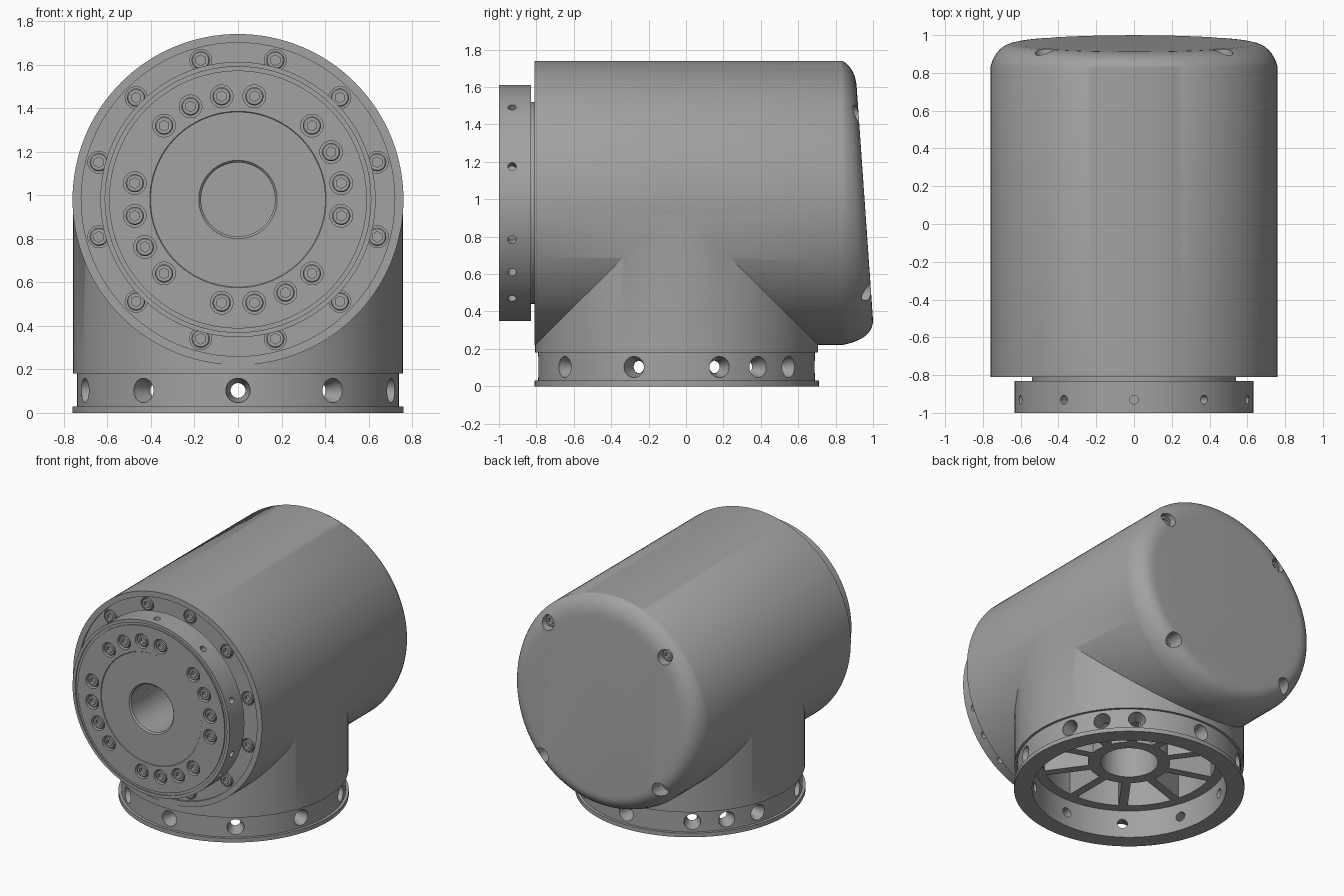
import bpy, bmesh, math
from mathutils import Matrix, Vector

if "Cube" in bpy.data.objects:
    bpy.data.objects.remove(bpy.data.objects["Cube"])

grey = bpy.data.materials.new("machined grey")
grey.use_nodes = True
COLOUR = (0.36, 0.36, 0.36, 1)
grey.diffuse_color = COLOUR
grey.node_tree.nodes["Principled BSDF"].inputs["Base Color"].default_value = COLOUR

AXIS_Z = 0.98     # height of the horizontal axis
BASE_Y = -0.05    # centre of the vertical barrel
FRONT = -0.81     # front face of the housing


def add_object(name, bm):
    bmesh.ops.recalc_face_normals(bm, faces=bm.faces)
    mesh = bpy.data.meshes.new(name)
    bm.to_mesh(mesh)
    bm.free()
    mesh.materials.append(grey)
    ob = bpy.data.objects.new(name, mesh)
    bpy.context.collection.objects.link(ob)
    return ob


def lathe(bm, profile, origin, direction, n=96, closed=False, shape=None):
    """Revolve (radius, height) points around a direction; shape may bend each point."""
    rot = Vector(direction).to_track_quat('Z', 'Y').to_matrix().to_4x4()
    place = Matrix.Translation(origin) @ rot
    rings = []
    for i, (r, h) in enumerate(profile):
        if r == 0:
            rings.append([bm.verts.new(place @ Vector((0, 0, h)))] * n)
            continue
        ring = []
        for k in range(n):
            a = math.tau * k / n
            rad = shape(i, a, r) if shape else r
            ring.append(bm.verts.new(place @ Vector((rad * math.cos(a), rad * math.sin(a), h))))
        rings.append(ring)
    pairs = list(zip(rings, rings[1:]))
    if closed:
        pairs.append((rings[-1], rings[0]))
    for lo, hi in pairs:
        for k in range(n):
            j = (k + 1) % n
            quad = list(dict.fromkeys((lo[k], lo[j], hi[j], hi[k])))
            bm.faces.new(quad)


def rod(bm, r, start, direction, length, n=32, r_end=None):
    end = r if r_end is None else r_end
    lathe(bm, [(0, 0), (r, 0), (end, length), (0, length)], start, direction, n)


def boolean(target, cutter, operation='DIFFERENCE'):
    mod = target.modifiers.new("cut", 'BOOLEAN')
    mod.object, mod.operation, mod.solver = cutter, operation, 'EXACT'
    bpy.context.view_layer.objects.active = target
    bpy.ops.object.modifier_apply(modifier=mod.name)
    bpy.data.objects.remove(cutter)


def polar(radius, degrees, y):
    """Point around the horizontal axis, measured from the top."""
    a = math.radians(degrees)
    return Vector((radius * math.sin(a), y, AXIS_Z + radius * math.cos(a)))


# Horizontal barrel: rounded shoulder running into a slanted back cap
def back_plane(z):
    return 0.956 + 0.07 * (AXIS_Z - z)


bm = bmesh.new()
N = 128
rings = []
for step in range(-1, 10):
    t = max(step, 0) / 9
    ring = []
    for k in range(N):
        a = math.tau * k / N
        r = 0.76 * (1 - t) ** 2 + 2 * 0.725 * t * (1 - t) + 0.62 * t * t
        z = AXIS_Z + r * math.sin(a)
        y = FRONT if step < 0 else 0.835 * (1 - t) ** 2 + back_plane(z) * (1 - (1 - t) ** 2)
        ring.append(bm.verts.new((r * math.cos(a), y, z)))
    rings.append(ring)
for lo, hi in zip(rings, rings[1:]):
    for k in range(N):
        bm.faces.new((lo[k], lo[(k + 1) % N], hi[(k + 1) % N], hi[k]))
bm.faces.new(rings[0])
bm.faces.new(rings[-1])
housing = add_object("housing", bm)

# Vertical barrel with its stepped base collar
bm = bmesh.new()
lathe(bm, [(0, 0), (0.76, 0), (0.76, 0.03), (0.74, 0.03), (0.74, 0.18),
           (0.757, 0.18), (0.757, 0.97), (0, 0.97)], (0, BASE_Y, 0), (0, 0, 1), N)
boolean(housing, add_object("vertical_barrel", bm), 'UNION')

# Open underside and shallow front seat
bm = bmesh.new()
rod(bm, 0.64, (0, BASE_Y, -0.1), (0, 0, 1), 0.3, 96)
rod(bm, 0.72, (0, FRONT - 0.1, AXIS_Z), (0, 1, 0), 0.112, 96)
boolean(housing, add_object("seat_cutter", bm))

# Ten wedge pockets between the ribs, and the hub opening
bm = bmesh.new()
for i in range(10):
    mid = math.radians(36 * i)
    outline = []
    for r, side in ((0.27, 1), (0.57, -1)):
        half = math.radians(18) - math.asin(0.03 / r)
        for s in range(-4, 5):
            a = mid + side * half * s / 4
            outline.append((r * math.cos(a), BASE_Y + r * math.sin(a)))
    low = [bm.verts.new((x, y, 0.15)) for x, y in outline]
    high = [bm.verts.new((x, y, 0.5)) for x, y in outline]
    bm.faces.new(low)
    bm.faces.new(high)
    for k in range(len(low)):
        j = (k + 1) % len(low)
        bm.faces.new((low[k], low[j], high[j], high[k]))
rod(bm, 0.19, (0, BASE_Y, 0.15), (0, 0, 1), 0.75, 48)
boolean(housing, add_object("pocket_cutter", bm))

# Front bore, bolt counterbores and back screw holes
FRONT_BOLTS = [15 + 30 * i for i in range(12)]
BACK_BOLTS = [45, 135, 225, 315]
bm = bmesh.new()
rod(bm, 0.17, (0, -1.1, AXIS_Z), (0, 1, 0), 1.5, 64)
for deg in FRONT_BOLTS:
    rod(bm, 0.05, polar(0.662, deg, FRONT - 0.05), (0, 1, 0), 0.09)
for deg in BACK_BOLTS:
    rod(bm, 0.052, polar(0.665, deg, 0.85), (0, 1, 0), 0.3)
boolean(housing, add_object("bore_cutter", bm))

# Countersunk radial holes; the extra pair sits between regular ones
RADIAL = [36 * i for i in range(10)] + [126, 234]
bm = bmesh.new()
for deg in RADIAL:
    a = math.radians(deg)
    out = Vector((math.sin(a), -math.cos(a), 0))
    start = Vector((0, BASE_Y, 0.103)) + out * 0.6
    lathe(bm, [(0, 0), (0.034, 0), (0.034, 0.07), (0.056, 0.12), (0.056, 0.2), (0, 0.2)],
          start, out, 32)
boolean(housing, add_object("radial_cutter", bm))

# Output flange on a narrower neck, with grooves on its face
bm = bmesh.new()
lathe(bm, [(0.17, 0.25), (0.54, 0.25), (0.54, 0.17), (0.632, 0.17), (0.632, 0),
           (0.61, 0), (0.61, 0.008), (0.592, 0.008), (0.592, 0), (0.405, 0),
           (0.402, 0.004), (0.18, 0.004), (0.17, 0.014)],
      (0, -1, AXIS_Z), (0, 1, 0), 128, closed=True)
flange = add_object("output_flange", bm)

FLANGE_BOLTS = [9, 45, 63, 81, 99, 135, 153, 171, 189, 225, 243, 261, 279, 315, 333, 351]
bm = bmesh.new()
for deg in FLANGE_BOLTS:
    rod(bm, 0.052, polar(0.48, deg, -1.05), (0, 1, 0), 0.09)
for deg in RADIAL:
    start = polar(0.57, deg, -0.93)
    rod(bm, 0.023, start, start - Vector((0, -0.93, AXIS_Z)), 0.1, 20)
boolean(flange, add_object("flange_cutter", bm))


# Hex socket screws
def screws(name, places, direction, radius=0.042, height=0.035):
    def hexed(i, a, r):
        if i < 4:
            return r
        return r / math.cos((a + math.pi / 6) % (math.pi / 3) - math.pi / 6)
    bm = bmesh.new()
    for p in places:
        lathe(bm, [(0, -0.005), (radius, -0.005), (radius, height - 0.005),
                   (radius - 0.005, height), (0.021, height), (0.021, height - 0.022),
                   (0, height - 0.022)], p, direction, 24, shape=hexed)
    return add_object(name, bm)


parts = [housing, flange,
         screws("flange_screws", [polar(0.48, d, -0.96) for d in FLANGE_BOLTS], (0, -1, 0)),
         screws("front_screws", [polar(0.662, d, FRONT + 0.04) for d in FRONT_BOLTS], (0, -1, 0)),
         screws("back_screws", [polar(0.665, d, 0.85) for d in BACK_BOLTS], (0, 1, 0))]

for ob in parts:
    bpy.ops.object.select_all(action='DESELECT')
    ob.select_set(True)
    bpy.context.view_layer.objects.active = ob
    bpy.ops.object.shade_smooth_by_angle(angle=math.radians(30))
